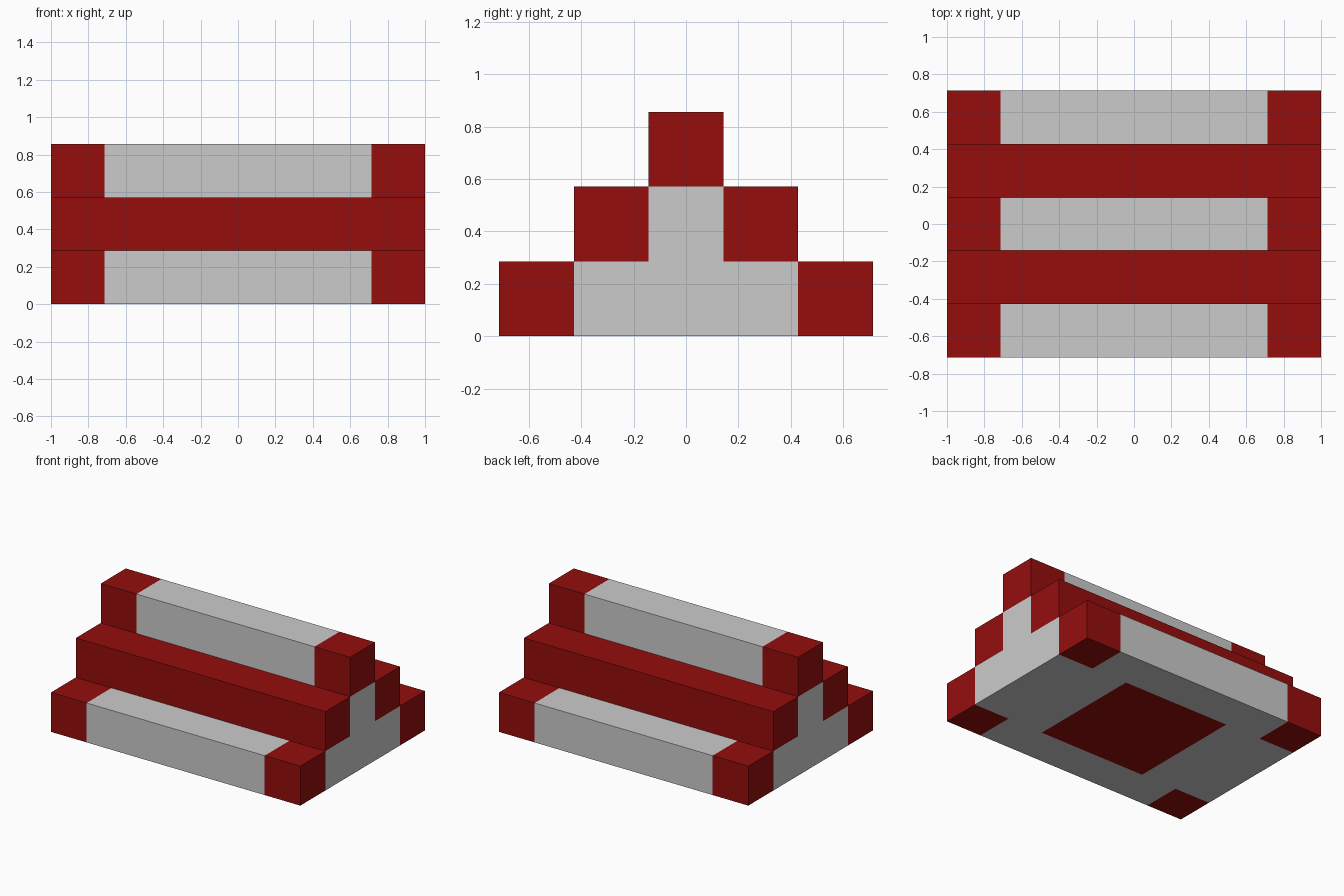
import bpy, bmesh
from mathutils import Vector

if "Cube" in bpy.data.objects:
    bpy.data.objects.remove(bpy.data.objects["Cube"])

U = 2 / 7                                  # block size
X_CUTS = [-3.5, -2.5, -1.5, 1.5, 2.5, 3.5]  # colour breaks along the length
SIDES = [Vector(d) for d in ((1, 0, 0), (-1, 0, 0), (0, 1, 0),
                             (0, -1, 0), (0, 0, 1), (0, 0, -1))]


def material(name, rgb):
    m = bpy.data.materials.new(name)
    m.diffuse_color = (*rgb, 1)
    m.use_nodes = True
    m.node_tree.nodes["Principled BSDF"].inputs["Base Color"].default_value = m.diffuse_color
    return m


GREY = material("light grey", (0.60, 0.60, 0.60))
RED = material("dark red", (0.30, 0.004, 0.004))


def solid(p):
    """True inside the stepped ridge (p in blocks)."""
    return 0 < p.z < 3 and abs(p.x) < 3.5 and abs(p.y) < 2.5 - int(p.z)


def is_red(p, n):
    """Step edges are red: the full middle rail, and the ends of the others."""
    tier, at_end = int(p.z), abs(p.x) > 2.5
    edge = abs(p.y) > 1.5 - tier
    patch = n.z < -0.5 and abs(p.x) < 1.5 and abs(p.y) < 1.5
    return patch or (edge and (tier == 1 or at_end))


def build_step(name, tier):
    """Outer skin of one tier, block by block, without hidden faces."""
    bm = bmesh.new()
    for x0, x1 in zip(X_CUTS, X_CUTS[1:]):
        for row in range(tier - 2, 3 - tier):
            c = Vector(((x0 + x1) / 2, row, tier + 0.5))
            half = Vector(((x1 - x0) / 2, 0.5, 0.5))
            for n in SIDES:
                reach = Vector(n[i] * half[i] for i in range(3))
                if solid(c + reach + n * 0.1):
                    continue
                a = Vector((n.y, n.z, n.x))
                b = n.cross(a)
                corners = []
                for s, t in ((-1, -1), (1, -1), (1, 1), (-1, 1)):
                    d = n + a * s + b * t
                    corners.append(bm.verts.new(
                        (c + Vector(d[i] * half[i] for i in range(3))) * U))
                f = bm.faces.new(corners)
                f.material_index = int(is_red(c, n))
    bmesh.ops.remove_doubles(bm, verts=bm.verts, dist=0.001)
    me = bpy.data.meshes.new(name)
    bm.to_mesh(me)
    bm.free()
    me.materials.append(GREY)
    me.materials.append(RED)
    bpy.context.collection.objects.link(bpy.data.objects.new(name, me))


# Three tiers, each one block narrower per side
for tier, name in enumerate(("bottom_step", "middle_step", "top_step")):
    build_step(name, tier)
